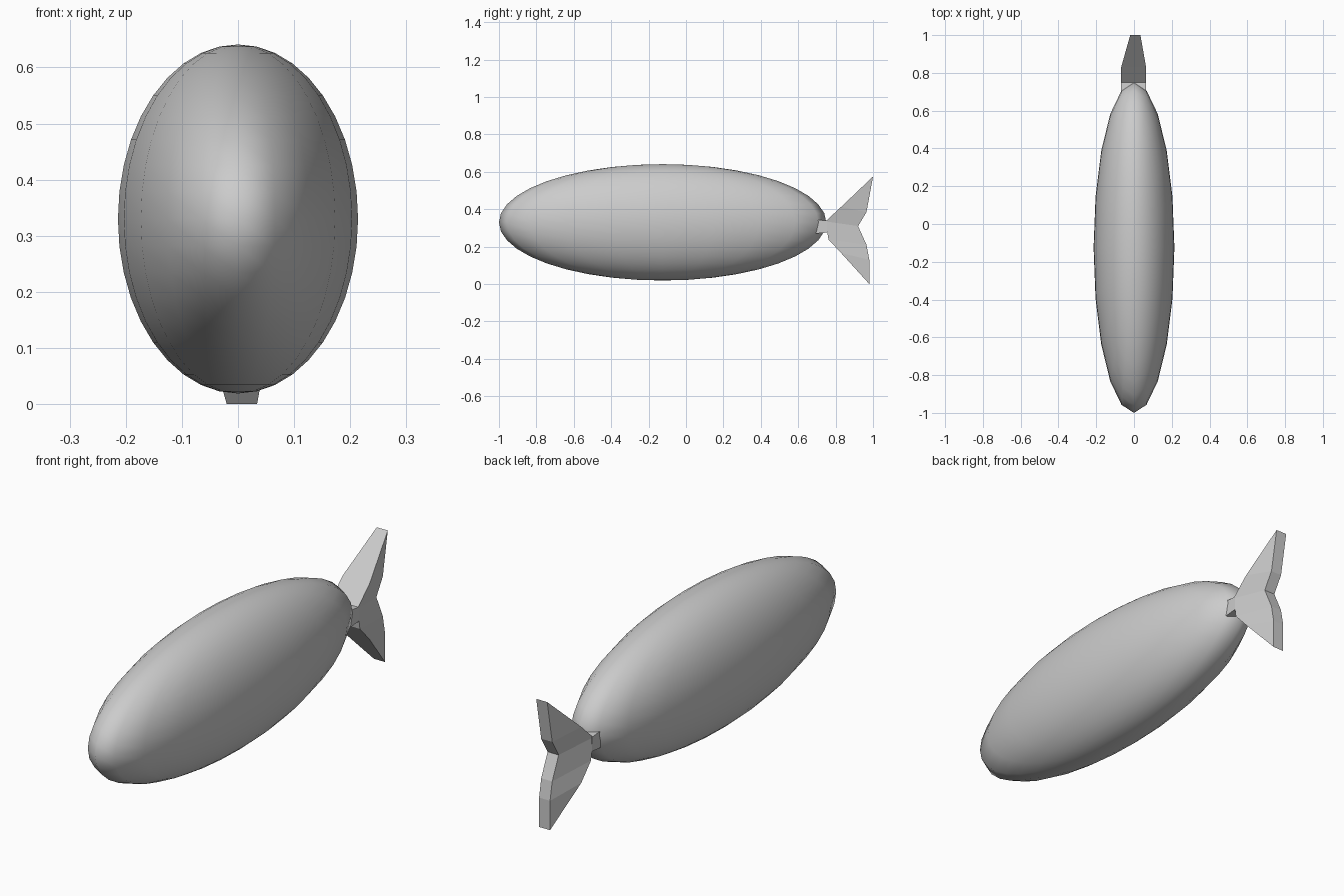
import bpy, bmesh
from mathutils import Matrix, Vector

if "Cube" in bpy.data.objects:
    bpy.data.objects.remove(bpy.data.objects["Cube"])


def make_object(name, bm):
    bmesh.ops.recalc_face_normals(bm, faces=bm.faces)
    mesh = bpy.data.meshes.new(name)
    bm.to_mesh(mesh)
    bm.free()
    obj = bpy.data.objects.new(name, mesh)
    bpy.context.collection.objects.link(obj)
    return obj


# Body: smooth stretched sphere, poles on the vertical axis
bm = bmesh.new()
bmesh.ops.create_uvsphere(bm, u_segments=20, v_segments=20, radius=1)
bmesh.ops.scale(bm, vec=(0.214, 0.875, 0.311), verts=bm.verts)
bmesh.ops.translate(bm, vec=(0, -0.125, 0.33), verts=bm.verts)
for f in bm.faces:
    f.smooth = True
make_object("body", bm)

# Tail root: small block joining body and tail, slightly narrower at the back
bm = bmesh.new()
bmesh.ops.create_cube(bm, size=1)
bmesh.ops.scale(bm, vec=(0.132, 0.06, 0.074), verts=bm.verts)
for v in bm.verts:
    if v.co.y > 0:
        v.co.z *= 0.85
bmesh.ops.translate(bm, vec=(-0.002, 0.725, 0.307), verts=bm.verts)
make_object("tail_root", bm)

# Tail fin: stations from bottom tip to top tip,
# each with a thick leading edge and a thin trailing edge (y, z, x centre, half width)
TIP, THICK = (0.007, 0.027), (-0.002, 0.066)
stations = [
    [(0.98, 0.0, *TIP)],
    [(0.83, 0.165, *THICK), (0.98, 0.13, *TIP)],
    [(0.762, 0.238, *THICK), (0.965, 0.21, *TIP)],
    [(0.746, 0.335, *THICK), (0.92, 0.31, *TIP)],
    [(0.83, 0.413, *THICK), (0.965, 0.385, *TIP)],
    [(1.0, 0.575, *TIP)],
]
bm = bmesh.new()
pairs = [[(bm.verts.new((c - w, y, z)), bm.verts.new((c + w, y, z)))
          for y, z, c, w in s] for s in stations]
for a, b in zip(pairs, pairs[1:]):
    # left and right sides
    for side in (0, 1):
        bm.faces.new([p[side] for p in a] + [p[side] for p in reversed(b)])
    # leading and trailing strips
    for end in (0, -1):
        bm.faces.new((a[end][0], a[end][1], b[end][1], b[end][0]))
make_object("tail_fin", bm)
